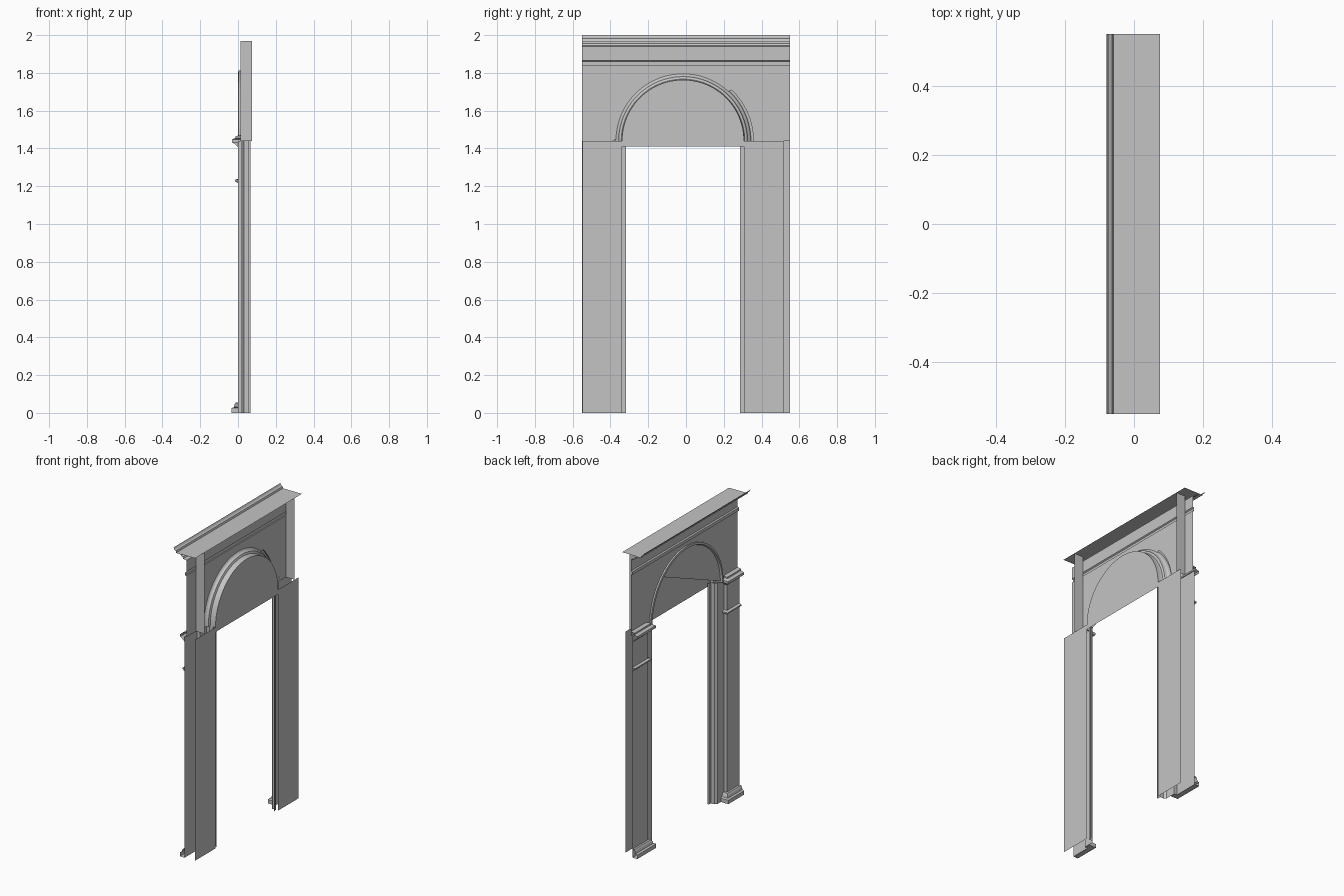
import bpy, bmesh, math

cube = bpy.data.objects.get("Cube")
if cube:
    bpy.data.objects.remove(cube, do_unlink=True)

stone = bpy.data.materials.new("grey_stone")
stone.use_nodes = True
GREY = (0.55, 0.55, 0.55, 1)
stone.diffuse_color = GREY
stone.node_tree.nodes["Principled BSDF"].inputs["Base Color"].default_value = GREY

# Main measures: the doorway sits slightly off the middle of the facade
MID, END = -0.016, 0.55
WALL, BACK, REVEAL = 0.012, 0.075, 0.02
SPRING, R_OUT, R_IN = 1.44, 0.373, 0.323
DOOR, PILASTER = 0.302, 0.405


def finish(name, bm, smooth=False):
    bmesh.ops.recalc_face_normals(bm, faces=bm.faces)
    mesh = bpy.data.meshes.new(name)
    bm.to_mesh(mesh)
    bm.free()
    mesh.materials.append(stone)
    ob = bpy.data.objects.new(name, mesh)
    bpy.context.collection.objects.link(ob)
    if smooth:
        bpy.ops.object.select_all(action='DESELECT')
        ob.select_set(True)
        bpy.context.view_layer.objects.active = ob
        bpy.ops.object.shade_smooth_by_angle(angle=math.radians(25))
    return ob


def sheet(name, rows, smooth=False):
    """Skin neighbouring rows of points with quads."""
    bm = bmesh.new()
    grid = [[bm.verts.new(p) for p in row] for row in rows]
    for a, b in zip(grid, grid[1:]):
        for i in range(len(a) - 1):
            bm.faces.new((a[i], a[i + 1], b[i + 1], b[i]))
    return finish(name, bm, smooth)


def plate(name, points):
    bm = bmesh.new()
    bm.faces.new([bm.verts.new(p) for p in points])
    bmesh.ops.triangulate(bm, faces=bm.faces[:])
    return finish(name, bm)


def facing_plate(name, x, y0, y1, z0, z1):
    return plate(name, [(x, y0, z0), (x, y1, z0), (x, y1, z1), (x, y0, z1)])


def run(name, profile, y0, y1):
    """Straight moulding along y from (x, z) points."""
    return sheet(name, [[(x, y, z) for x, z in profile] for y in (y0, y1)])


def half_circle(r, steps=48):
    for i in range(steps + 1):
        a = math.pi * i / steps
        yield MID + r * math.cos(a), SPRING + r * math.sin(a)


# Upper wall with the arch cut out of its lower edge
FRIEZE = 1.84
outline = [(END, FRIEZE), (END, SPRING)]
outline += list(half_circle(R_OUT))
outline += [(-END, SPRING), (-END, FRIEZE)]
plate("upper_wall", [(WALL, y, z) for y, z in outline])

# Stepped arch moulding running back to the tympanum
arch = [(R_OUT, WALL), (R_OUT, 0.002), (0.36, 0.0), (0.355, 0.012), (0.345, 0.02),
        (0.34, 0.035), (R_IN + 0.004, 0.04), (R_IN, 0.05), (R_IN, BACK)]
rings = [[(x, y, z) for y, z in half_circle(r)] for r, x in arch]
sheet("arch_moulding", rings, smooth=True)

# Tympanum above the door opening
HEAD = 1.41
tympanum = list(half_circle(R_IN)) + [(MID - R_IN, HEAD), (MID + R_IN, HEAD)]
plate("tympanum", [(BACK, y, z) for y, z in tympanum])

# Frieze, bed moulding and upturned cornice lip
run("entablature", [(WALL, FRIEZE), (0.004, FRIEZE), (0.004, 1.86), (WALL, 1.865),
                    (WALL, 1.94), (-0.01, 1.945), (-0.015, 1.955), (-0.025, 1.96),
                    (-0.03, 1.968), (-0.06, 1.97)], -END, END)
run("cornice_lip", [(-0.06, 1.97), (-0.064, 1.982), (-0.073, 1.987),
                    (-0.077, 1.993), (-0.08, 2.0)], -END, END)
run("cornice_top", [(-0.06, 1.971), (BACK, 1.971)], -END, END)

# Returns behind the upper wall
for side, y in (("right", -0.45), ("left", 0.475)):
    plate("wall_return_" + side, [(WALL, y, SPRING), (BACK, y, SPRING),
                                  (BACK, y, 1.97), (WALL, y, 1.97)])

# Moulding profiles: (projection, height)
MOULDINGS = {
    "base": [(0, 0), (0.034, 0), (0.034, 0.025), (0.022, 0.03), (0.018, 0.045),
             (0.012, 0.055), (0, 0.056)],
    "necking": [(0, 1.215), (0.008, 1.22), (0.015, 1.226), (0.015, 1.234), (0, 1.24)],
    "capital": [(0, 1.405), (0.008, 1.415), (0.02, 1.425), (0.032, 1.432),
                (0.032, 1.448), (0.012, 1.455), (0.012, 1.465), (-0.012, 1.47)],
}

for side, s in (("right", -1), ("left", 1)):
    outer, inner = s * END, MID + s * PILASTER
    jamb, opening = MID + s * R_IN, MID + s * DOOR

    # Pilaster face and its inner return, then the recessed strip and the jamb
    plan = [(0, outer), (0, inner), (REVEAL, inner), (REVEAL, jamb + s * 0.012),
            (REVEAL + 0.012, jamb), (0.058, jamb), (0.058, opening), (0.066, opening)]
    sheet("pilaster_and_jamb_" + side,
          [[(x, y, z) for x, y in plan] for z in (0, SPRING)])
    # Rear panel, reaching to the same distance either side of the doorway
    facing_plate("rear_panel_" + side, BACK, jamb, MID + s * 0.532, 0, SPRING)

    # Mouldings wrap the pilaster with a mitred inner corner
    for part, profile in MOULDINGS.items():
        rows = []
        for d, z in profile:
            edge = inner - s * d
            rows.append([(-d, outer, z), (-d, edge, z), (REVEAL, edge, z)])
        sheet("pilaster_" + part + "_" + side, rows)
